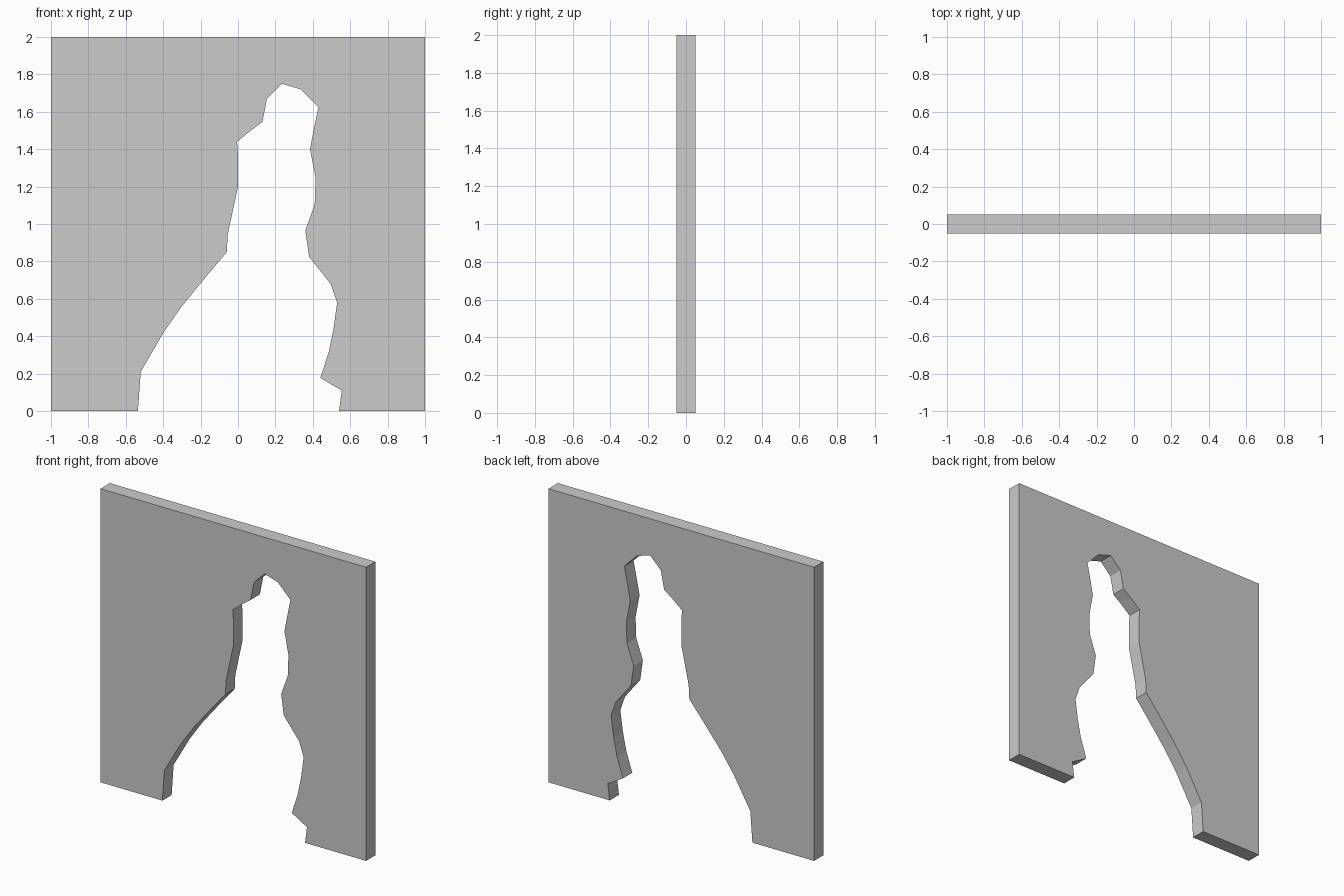
import bpy, bmesh

if "Cube" in bpy.data.objects:
    bpy.data.objects.remove(bpy.data.objects["Cube"])

THICKNESS = 0.10

# Edge of the opening, from the lower left, over the top, to the lower right (x, z)
opening = [
    (-0.535, 0), (-0.52, 0.21), (-0.395, 0.425), (-0.30, 0.56), (-0.19, 0.695),
    (-0.06, 0.85), (-0.055, 0.945), (0.0, 1.20), (0.0, 1.37), (-0.005, 1.44),
    (0.075, 1.505), (0.13, 1.545), (0.155, 1.67), (0.235, 1.75), (0.335, 1.72),
    (0.43, 1.625), (0.405, 1.505), (0.385, 1.40), (0.415, 1.245), (0.41, 1.105),
    (0.36, 0.965), (0.38, 0.825), (0.495, 0.68), (0.53, 0.58), (0.51, 0.435),
    (0.485, 0.315), (0.44, 0.177), (0.555, 0.11), (0.54, 0),
]
# Square outer border of the panel
border = [(1, 0), (1, 2), (-1, 2), (-1, 0)]


def extruded_panel(name, profile, depth):
    """Extrude a closed x-z profile along y, centred on y = 0."""
    bm = bmesh.new()
    face = bm.faces.new([bm.verts.new((x, -depth / 2, z)) for x, z in profile])
    ext = bmesh.ops.extrude_face_region(bm, geom=[face], use_keep_orig=True)
    moved = [g for g in ext["geom"] if isinstance(g, bmesh.types.BMVert)]
    bmesh.ops.translate(bm, verts=moved, vec=(0, depth, 0))
    bmesh.ops.recalc_face_normals(bm, faces=bm.faces)
    mesh = bpy.data.meshes.new(name)
    bm.to_mesh(mesh)
    bm.free()
    obj = bpy.data.objects.new(name, mesh)
    bpy.context.collection.objects.link(obj)
    return obj


# Flat wall with a jagged opening
extruded_panel("broken_wall", opening + border, THICKNESS)
